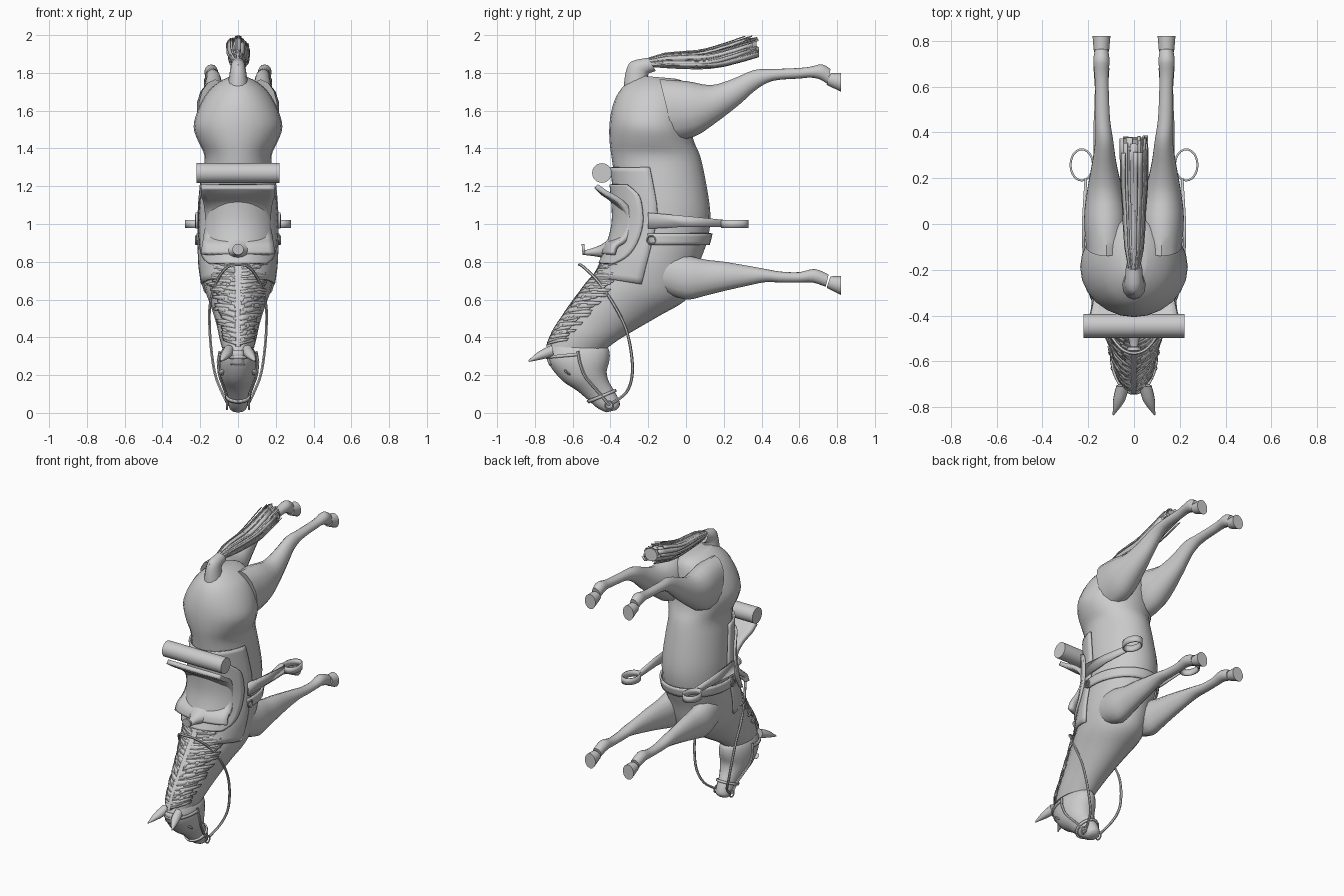
import bpy, bmesh, math, random
from mathutils import Vector as V

if "Cube" in bpy.data.objects:
    bpy.data.objects.remove(bpy.data.objects["Cube"])

random.seed(4)
grey = bpy.data.materials.new("plain_grey")
grey.diffuse_color = (0.6, 0.6, 0.6, 1)
grey.use_nodes = True
grey.node_tree.nodes["Principled BSDF"].inputs["Base Color"].default_value = grey.diffuse_color


def add(name, verts, faces, mirror=False, thick=0, angle=40):
    me = bpy.data.meshes.new(name)
    me.from_pydata([tuple(v) for v in verts], [], faces)
    bm = bmesh.new()
    bm.from_mesh(me)
    bmesh.ops.recalc_face_normals(bm, faces=bm.faces)
    bm.to_mesh(me)
    bm.free()
    ob = bpy.data.objects.new(name, me)
    bpy.context.collection.objects.link(ob)
    me.materials.append(grey)
    if thick:
        m = ob.modifiers.new("thickness", 'SOLIDIFY')
        m.thickness, m.offset = thick, 0
    if mirror:
        m = ob.modifiers.new("mirror", 'MIRROR')
        m.use_mirror_merge = False
    bpy.context.view_layer.objects.active = ob
    ob.select_set(True)
    bpy.ops.object.shade_smooth_by_angle(angle=math.radians(angle))
    ob.select_set(False)
    return ob


def mix(a, b, f):
    return tuple(p + (q - p) * f for p, q in zip(a, b))


def smooth(secs, k=3):
    """Catmull-Rom refinement of a list of tuples."""
    out, n = [], len(secs)
    for i in range(n - 1):
        rows = [secs[max(i - 1, 0)], secs[i], secs[i + 1], secs[min(i + 2, n - 1)]]
        for j in range(k):
            t = j / k
            out.append(tuple(0.5 * (2 * b + (c - a) * t + (2 * a - 5 * b + 4 * c - d) * t * t
                                    + (3 * b - a - 3 * c + d) * t ** 3) for a, b, c, d in zip(*rows)))
    return out + [secs[-1]]


# A section is (y1, z1, y2, z2, half_width, centre_x): an ellipse spanning two profile points
def pt(s, t, o=0.0):
    c = V((s[5], (s[0] + s[2]) / 2, (s[1] + s[3]) / 2))
    r = V((s[5], s[0], s[1])) - c
    return c + r * (1 + o / r.length) * math.cos(t) + V(((s[4] + o) * math.sin(t), 0, 0))


def at(secs, f):
    i = min(max(int(f), 0), len(secs) - 2)
    return mix(secs[i], secs[i + 1], f - i)


def grid(name, rows, closed=False, caps=False, **kw):
    n, w = len(rows), len(rows[0])
    faces = [(i * w + j, i * w + (j + 1) % w, (i + 1) * w + (j + 1) % w, (i + 1) * w + j)
             for i in range(n - 1) for j in range(w if closed else w - 1)]
    if caps:
        faces += [tuple(range(w)), tuple(range((n - 1) * w, n * w))]
    return add(name, [v for r in rows for v in r], faces, **kw)


def loft(name, secs, n=20, k=3, **kw):
    rows = [[pt(s, math.tau * j / n) for j in range(n)] for s in smooth(secs, k)]
    return grid(name, rows, closed=True, caps=True, **kw)


def tube(name, pts, r=0.007, cyclic=False):
    cu = bpy.data.curves.new(name, 'CURVE')
    cu.dimensions, cu.bevel_depth, cu.bevel_resolution = '3D', r, 1
    sp = cu.splines.new('POLY')
    sp.points.add(len(pts) - 1)
    for p, co in zip(sp.points, pts):
        p.co = (*co, 1)
    sp.use_cyclic_u = cyclic
    ob = bpy.data.objects.new(name, cu)
    me = bpy.data.meshes.new_from_object(ob)
    bpy.data.objects.remove(ob)
    return add(name, [v.co for v in me.vertices], [tuple(p.vertices) for p in me.polygons])


def mid(rows):
    return [(*r, 0.0) for r in rows]


# Torso and neck, rump first
body = mid([(-.24, 1.785, -.06, 1.77, .05), (-.30, 1.755, .0, 1.75, .10), (-.355, 1.70, .03, 1.70, .16),
            (-.39, 1.62, .04, 1.6, .21), (-.405, 1.53, .03, 1.5, .235), (-.405, 1.44, .045, 1.43, .21),
            (-.395, 1.36, .075, 1.36, .177), (-.38, 1.25, .1, 1.25, .185), (-.365, 1.1, .125, 1.1, .198),
            (-.365, 1.0, .128, 1.0, .2), (-.39, .9, .11, .9, .2), (-.43, .8, .07, .79, .197),
            (-.46, .74, .04, .67, .185), (-.51, .68, -.01, .59, .17), (-.57, .6, -.13, .52, .142),
            (-.64, .5, -.26, .445, .115), (-.69, .42, -.36, .385, .1), (-.72, .35, -.42, .34, .085)])
loft("body", body, n=24)
fine = smooth(body, 3)

# Head, poll to muzzle
head = mid([(-.70, .38, -.46, .37, .06), (-.735, .31, -.41, .34, .09), (-.72, .25, -.405, .28, .1),
            (-.655, .17, -.42, .22, .092), (-.58, .12, -.41, .17, .073), (-.52, .07, -.385, .125, .056),
            (-.475, .03, -.36, .08, .052), (-.44, .01, -.35, .04, .045), (-.42, .003, -.37, .015, .028)])
loft("head", head)
loft("ears", [(-.71, .36, -.70, .30, .028, .05), (-.78, .325, -.755, .285, .027, .065),
              (-.835, .277, -.832, .27, .003, .09)], n=10, mirror=True)
loft("eyes", [(-.645, .222, -.64, .215, .006, .08), (-.64, .23, -.62, .20, .018, .085),
              (-.615, .21, -.61, .20, .006, .08)], n=10, mirror=True)

# Legs and hooves
loft("hind_legs", [(-.14, 1.765, -.06, 1.44, .09, .12), (0, 1.757, .05, 1.465, .098, .122),
                   (.13, 1.735, .15, 1.53, .08, .127), (.24, 1.765, .28, 1.63, .055, .13),
                   (.36, 1.815, .37, 1.71, .04, .13), (.46, 1.82, .46, 1.758, .033, .137),
                   (.6, 1.826, .6, 1.77, .03, .14), (.66, 1.833, .66, 1.775, .032, .142),
                   (.72, 1.845, .71, 1.765, .036, .142), (.765, 1.82, .75, 1.74, .03, .142)], n=14, mirror=True)
loft("front_legs", [(-.14, .86, -.12, .64, .06, .12), (0, .835, 0, .6, .075, .122), (.1, .812, .1, .62, .065, .125),
                    (.2, .8, .2, .645, .055, .13), (.32, .78, .32, .672, .043, .135),
                    (.42, .762, .42, .692, .038, .14), (.5, .748, .5, .69, .032, .142),
                    (.6, .745, .6, .69, .03, .142), (.68, .762, .67, .69, .035, .142),
                    (.755, .733, .74, .668, .031, .142)], n=14, mirror=True)
for name, z in (("hind_hooves", 1.70), ("front_hooves", .625)):
    loft(name, [(.765, z + .098, .745, z + .037, .034, .142), (.82, z + .1, .82, z, .04, .142)],
         n=14, k=1, mirror=True)

# Tail: dock, core and loose locks
loft("tail_dock", mid([(-.33, 1.72, -.2, 1.74, .055), (-.32, 1.80, -.2, 1.79, .045),
                       (-.29, 1.86, -.19, 1.80, .04), (-.2, 1.88, -.16, 1.81, .035)]), n=12)
tail = [(-.24, 1.85, .012), (-.1, 1.865, .04), (.08, 1.868, .05), (.2, 1.885, .058), (.37, 1.935, .06)]
loft("tail_core", mid([(y, z + r * .7, y + .01, z - r * .7, r * .8) for y, z, r in tail]), n=10)
verts, faces = [], []
for i in range(44):
    a, q = random.uniform(0, math.tau), random.uniform(.75, 1.1)
    w, end = random.uniform(.12, .3), random.uniform(.9, 1.03)
    for j, (y, z, r) in enumerate(smooth(tail, 2)):
        y = -.24 + (y + .24) * end
        for da in (-w, w):
            verts.append((r * q * math.cos(a + da), y, z + r * q * .95 * math.sin(a + da)))
        if j:
            b = len(verts) - 4
            faces.append((b, b + 1, b + 3, b + 2))
add("tail_locks", verts, faces, thick=.004)

# Mane: ragged overlapping locks draped down both sides of the neck
verts, faces = [], []
for side in (1, -1):
    for i in range(34):
        f = 33.5 + 16.5 * i / 33
        reach = random.uniform(.75, 1.1)
        base = len(verts)
        for j in range(5):
            t = .08 + (reach - .08) * j / 4
            o = .018 + random.uniform(0, .006) - .003 * j
            for df in (-.45, .5 - .1 * j):
                verts.append(pt(at(fine, min(f + df - .22 * j, 51)), side * t, o))
        faces += [(base + 2 * j, base + 2 * j + 1, base + 2 * j + 3, base + 2 * j + 2) for j in range(4)]
add("mane", verts, faces, thick=.005, angle=20)
grid("mane_crest", [[pt(at(fine, 33 + 18 * i / 16), t, o) for t, o in ((-.17, .0), (-.1, .024), (.1, .024), (.17, 0))]
                    for i in range(17)])
grid("forelock", [[pt(at(head, .7 + .25 * i), t, .012 - .002 * i) for t in (-.4, -.15, .1, .35)] for i in range(6)],
     thick=.006)


# Cloth and leather that follow the barrel
def ring_at(z):
    for a, b in zip(fine, fine[1:]):
        if b[1] <= z <= a[1]:
            return mix(a, b, (a[1] - z) / (a[1] - b[1]))


def angle_at(s, y):
    return math.acos(((s[0] + s[2]) / 2 - y) / ((s[2] - s[0]) / 2))


def drape(name, rows, o, thick, belly=False):
    out = []
    for z, y in smooth(rows, 3):
        s = ring_at(z)
        t = angle_at(s, y)
        lo, hi = (t, math.tau - t) if belly else (-t, t)
        out.append([pt(s, lo + (hi - lo) * j / 20, o) for j in range(21)])
    grid(name, out, thick=thick)


drape("blanket", [(1.30, -.19), (1.2, -.17), (1.06, -.15), (.94, -.17), (.82, -.2), (.72, -.235)], .01, .012)
drape("saddle_flaps", [(1.21, -.3), (1.16, -.245), (1.1, -.225), (1.0, -.22), (.9, -.25), (.83, -.3), (.79, -.37)],
      .022, .016)
drape("girth", [(.95, -.2), (.89, -.19)], .013, .012, belly=True)

# Saddle seat with raised cantle, pommel and horn
seat = [(-.475, 1.2, .195), (-.44, 1.165, .195), (-.38, 1.12, .18), (-.345, 1.05, .168), (-.345, .98, .168),
        (-.37, .92, .18), (-.42, .885, .185), (-.435, .84, .19)]
grid("saddle_seat", [[(w * u / 6, y + .05 * (u / 6) ** 2 * min(1, (1.2 - z) * 8), z) for u in range(-6, 7)]
                     for y, z, w in smooth(seat, 3)], thick=.028)
loft("pommel", mid([(-.40, .93, -.41, .81, .09), (-.45, .89, -.46, .825, .04), (-.53, .862, -.53, .835, .018),
                    (-.545, .865, -.545, .835, .018)]), n=14)
loft("horn", mid([(-.538, .893, -.533, .835, .03), (-.553, .895, -.548, .837, .03)]), n=16, k=1)

# Bedroll behind the saddle
n = 28
grid("bedroll", [[(x, -.445 + .052 * math.cos(math.tau * j / n), 1.27 + .052 * math.sin(math.tau * j / n))
                  for j in range(n)] for x in (-.22, .22)], closed=True, caps=True)

# Stirrup straps, stirrups and girth rings
grid("stirrup_straps", [[(.218, -.2, 1.06), (.218, -.2, .975)], [(.222, 0, 1.042), (.222, 0, .985)],
                        [(.21, .2, 1.022), (.21, .2, .985)]], thick=.012, mirror=True)
grid("stirrups", [[(.228 + .049 * math.cos(math.tau * j / 24), .258 + .068 * math.sin(math.tau * j / 24), z)
                   for j in range(24)] for z in (.98, 1.022)], closed=True, thick=.009, mirror=True)
for s, side in ((1, "right"), (-1, "left")):
    tube(side + "_girth_ring", [(s * .222, -.185 + .022 * math.cos(a * math.tau / 14),
                                 .915 + .022 * math.sin(a * math.tau / 14)) for a in range(14)], .005, True)
    # Bridle side pieces
    tube(side + "_cheek_strap", [pt(at(head, 1 + 5.5 * i / 12), s * math.pi / 2, .006) for i in range(13)], .008)
    c = pt(at(head, 6.5), s * math.pi / 2, .01)
    tube(side + "_bit_ring", [c + V((0, .022 * math.cos(a * math.tau / 14), .022 * math.sin(a * math.tau / 14)))
                              for a in range(14)], .005, True)


# Bridle bands round the head
def band(name, f, df, lo, hi):
    grid(name, [[pt(at(head, g), lo + (hi - lo) * j / 24, .007) for j in range(25)] for g in (f - df, f + df)], thick=.01)


band("browband", 1.25, .13, -1.6, 1.6)
band("noseband", 5.2, .15, 0, math.tau)

# Reins looped from the bit over the neck
half = [(.055, -.39, .05), (.085, -.315, .11), (.12, -.285, .2), (.14, -.29, .32), (.15, -.32, .45),
        (.148, -.38, .57), (.115, -.46, .69), (.06, -.54, .77), (0, -.565, .785)]
tube("reins", smooth(half + [(-x, y, z) for x, y, z in half[-2::-1]], 4), .008)
